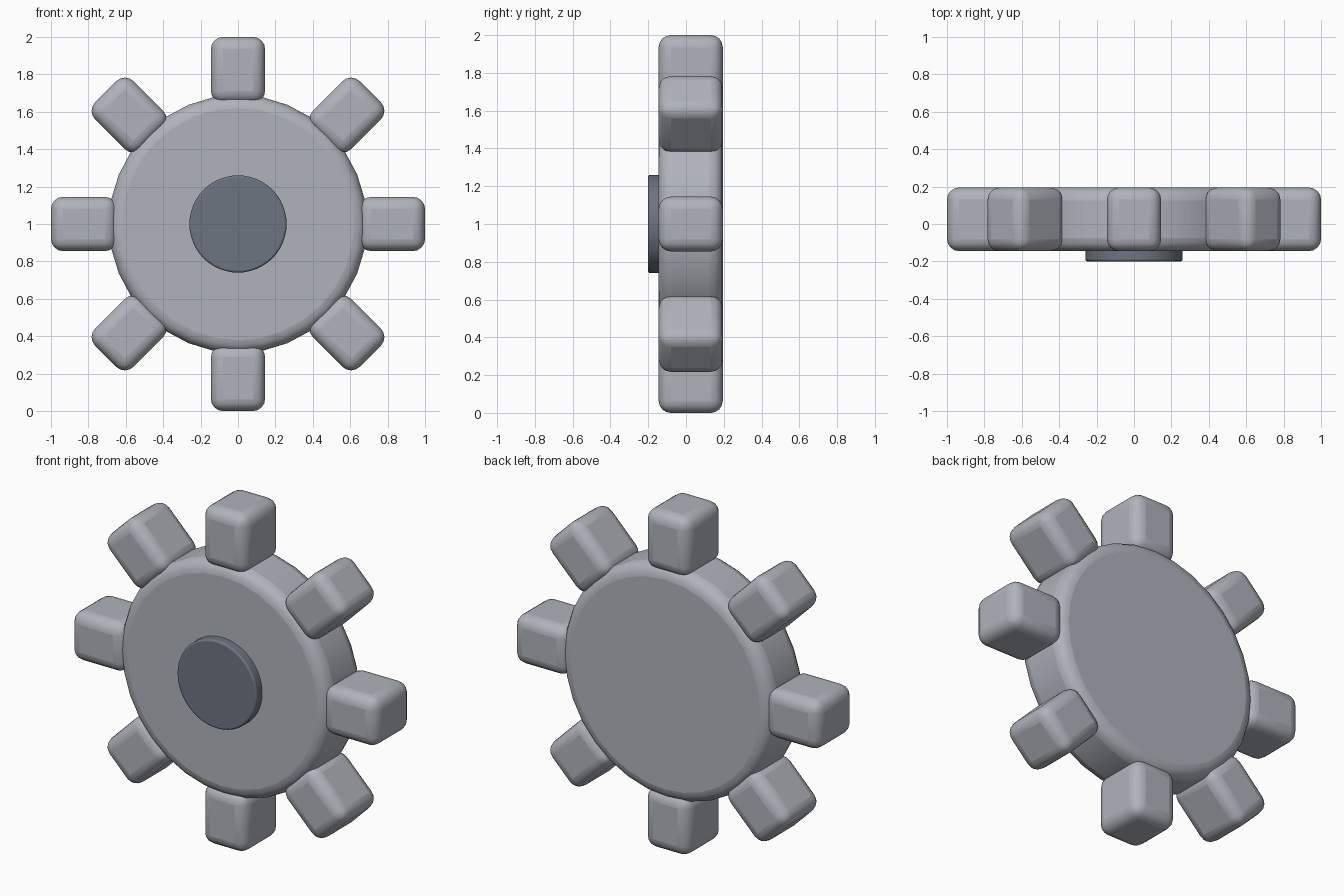
import bpy, math
from mathutils import Matrix, Vector

if "Cube" in bpy.data.objects:
    bpy.data.objects.remove(bpy.data.objects["Cube"])

FRONT, BACK = -0.145, 0.195      # y extent of gear
MID, THICK = (FRONT + BACK) / 2, BACK - FRONT
R_IN, R_OUT, HALF_W = 0.647, 1.0, 0.145
CENTRE = Vector((0, 0, 1))


def material(name, rgb):
    m = bpy.data.materials.new(name)
    m.diffuse_color = (*rgb, 1)
    m.use_nodes = True
    m.node_tree.nodes["Principled BSDF"].inputs["Base Color"].default_value = m.diffuse_color
    return m


def finish(ob, name, mat, bevel, segments):
    ob.name = name
    ob.data.materials.append(mat)
    b = ob.modifiers.new("round_edges", 'BEVEL')
    b.width, b.segments = bevel, segments
    b.limit_method, b.angle_limit = 'ANGLE', math.radians(40)
    bpy.ops.object.shade_smooth_by_angle(angle=math.radians(35))


def disc(name, radius, y0, y1, sides, mat, bevel, segments):
    bpy.ops.mesh.primitive_cylinder_add(
        vertices=sides, radius=radius, depth=y1 - y0,
        location=(0, (y0 + y1) / 2, 1), rotation=(math.pi / 2, 0, 0))
    finish(bpy.context.object, name, mat, bevel, segments)


steel = material("light steel grey", (0.43, 0.45, 0.50))
dark = material("dark slate grey", (0.155, 0.178, 0.22))

# Round gear body and dark centre boss
disc("gear_body", 0.69, FRONT, BACK, 32, steel, 0.07, 4)
disc("centre_boss", 0.26, -0.2, FRONT + 0.05, 48, dark, 0.01, 2)

# Eight rounded teeth around the rim
for i in range(8):
    bpy.ops.mesh.primitive_cube_add(size=1)
    ob = bpy.context.object
    ob.data.transform(Matrix.Diagonal((2 * HALF_W, THICK, R_OUT - R_IN, 1)))
    a = i * math.pi / 4
    r = (R_IN + R_OUT) / 2
    ob.location = CENTRE + Vector((r * math.sin(a), MID, r * math.cos(a)))
    ob.rotation_euler = (0, a, 0)
    finish(ob, f"tooth_{i + 1}", steel, 0.065, 4)
